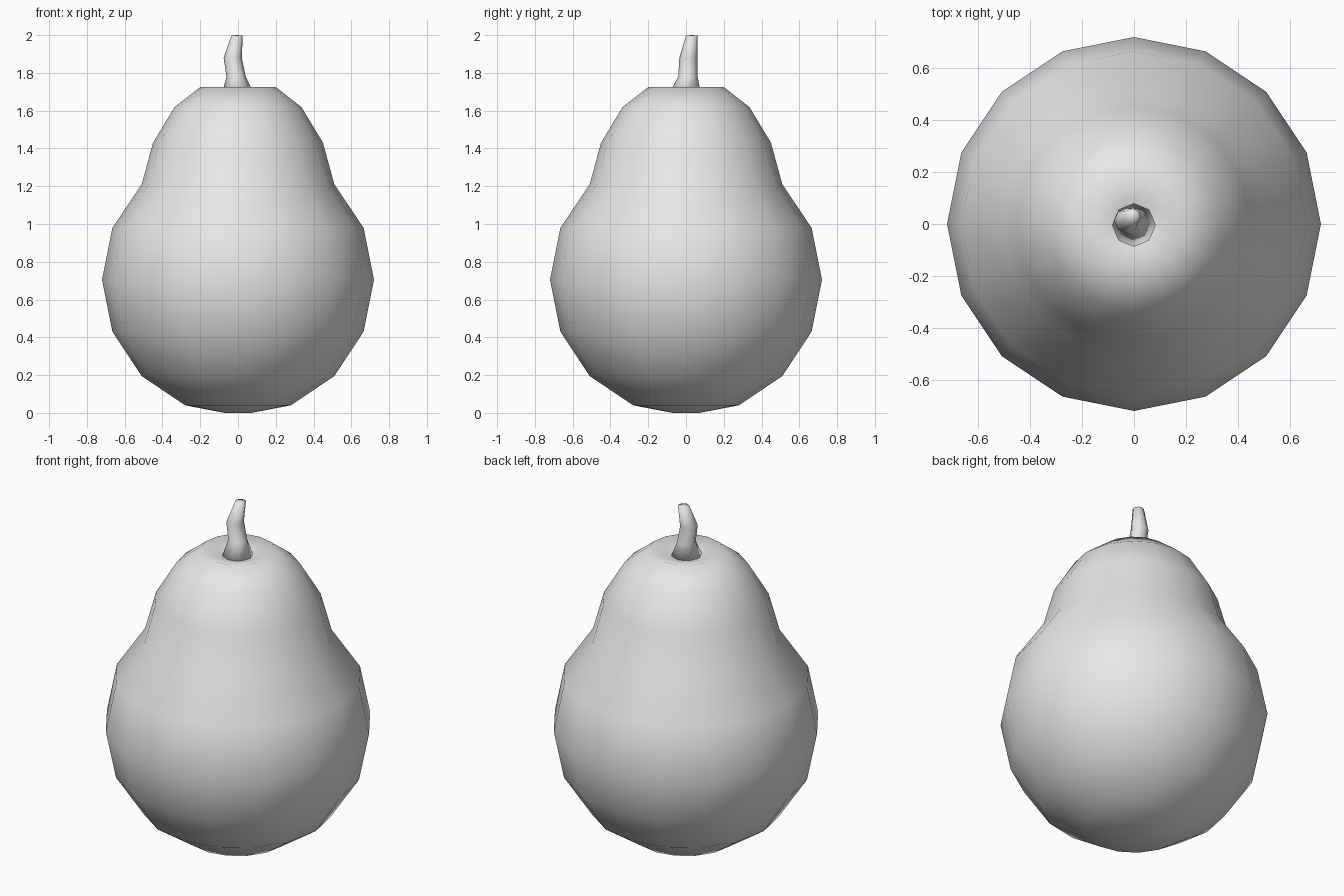
import bpy
import bmesh
from math import cos, sin, tau

cube = bpy.data.objects.get("Cube")
if cube:
    bpy.data.objects.remove(cube, do_unlink=True)

grey = bpy.data.materials.new("light_grey")
grey.use_nodes = True
color = (0.8, 0.8, 0.8, 1)
grey.diffuse_color = color
grey.node_tree.nodes["Principled BSDF"].inputs["Base Color"].default_value = color


def loft(name, rings, sides, bottom, top):
    """Bridge circular rings (x, y, z, radius) and close both ends to a point."""
    bm = bmesh.new()
    loops = []
    for x, y, z, r in rings:
        loops.append([bm.verts.new((x + r * cos(tau * i / sides),
                                    y + r * sin(tau * i / sides), z))
                      for i in range(sides)])
    low, high = bm.verts.new(bottom), bm.verts.new(top)
    for i in range(sides):
        j = (i + 1) % sides
        for a, b in zip(loops, loops[1:]):
            bm.faces.new((a[i], a[j], b[j], b[i]))
        bm.faces.new((low, loops[0][j], loops[0][i]))
        bm.faces.new((high, loops[-1][i], loops[-1][j]))
    for face in bm.faces:
        face.smooth = True
    mesh = bpy.data.meshes.new(name)
    bm.to_mesh(mesh)
    bm.free()
    mesh.materials.append(grey)
    obj = bpy.data.objects.new(name, mesh)
    bpy.context.collection.objects.link(obj)
    return obj


# Pear body: round belly, narrow shoulder, dimple at the top
profile = [(0.07, 0.0), (0.28, 0.04), (0.51, 0.195), (0.665, 0.43),
           (0.72, 0.705), (0.665, 0.98), (0.51, 1.21), (0.45, 1.43),
           (0.335, 1.62), (0.2, 1.725), (0.08, 1.695)]
loft("pear_body", [(0, 0, z, r) for r, z in profile], 16,
     (0, 0, 0.0), (0, 0, 1.68))

# Crooked stem, flared at its foot
stem = [(0, -0.005, 1.69, 0.085), (-0.01, 0.01, 1.78, 0.051),
        (-0.028, 0.013, 1.88, 0.048), (-0.005, 0.03, 1.998, 0.03)]
loft("stem", stem, 8, (0, 0, 1.68), (-0.005, 0.03, 2.0))
